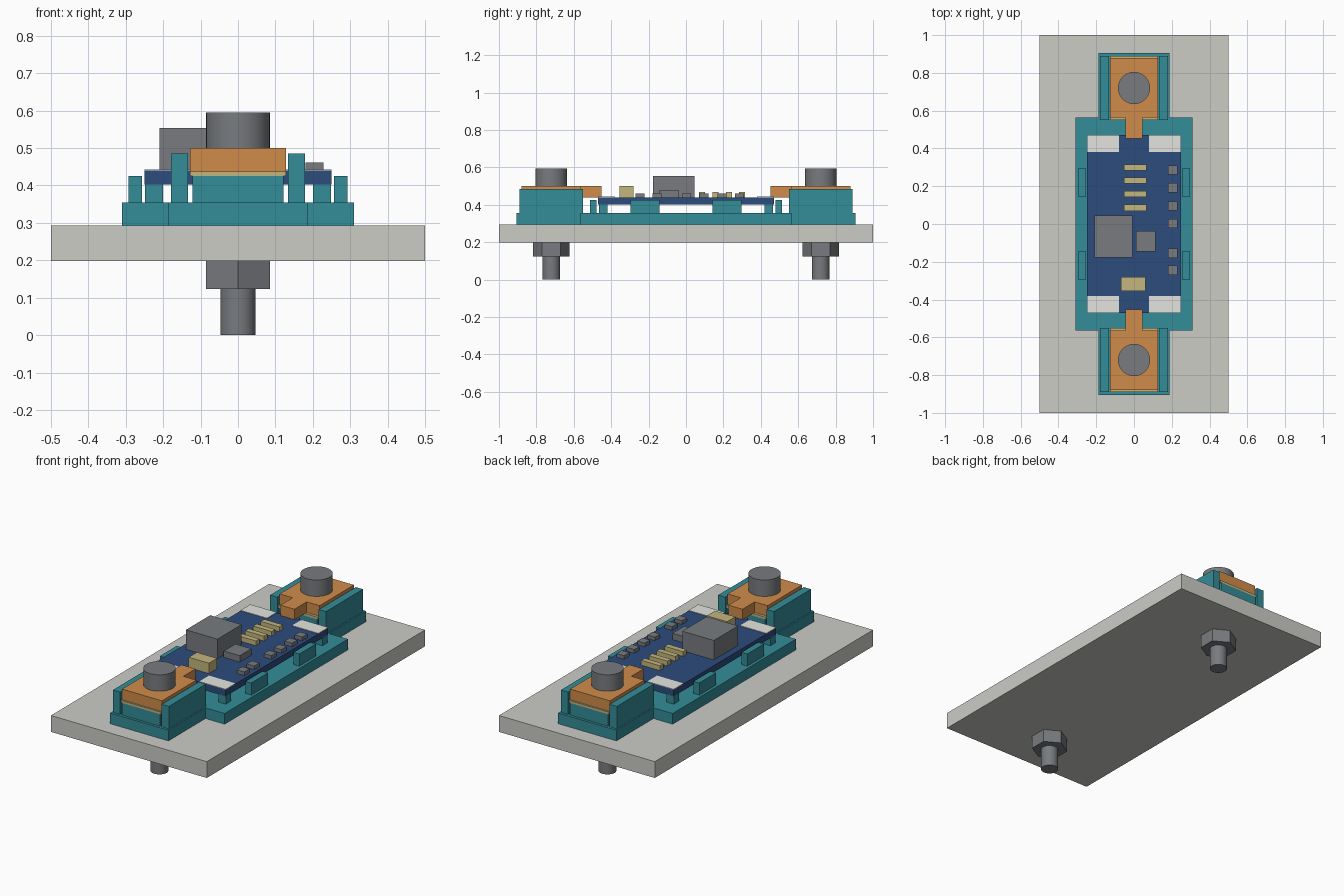
import bpy, bmesh, math

if "Cube" in bpy.data.objects:
    bpy.data.objects.remove(bpy.data.objects["Cube"])


def material(name, r, g, b):
    def lin(c):
        c /= 255
        return c / 12.92 if c < 0.04045 else ((c + 0.055) / 1.055) ** 2.4
    m = bpy.data.materials.new(name)
    m.diffuse_color = (lin(r), lin(g), lin(b), 1)
    m.use_nodes = True
    m.node_tree.nodes["Principled BSDF"].inputs["Base Color"].default_value = m.diffuse_color
    return m


STONE = material("pale_grey", 204, 204, 198)
TEAL = material("teal", 52, 140, 152)
ORANGE = material("copper_orange", 208, 140, 75)
BLUE = material("board_blue", 44, 76, 124)
STEEL = material("steel_grey", 120, 123, 127)
SAND = material("sand_yellow", 196, 182, 125)
WHITE = material("off_white", 228, 228, 224)


def prism(name, pts, z0, z1, mat, smooth=False):
    """Extrude an outline in x, y from z0 to z1."""
    bm = bmesh.new()
    low = [bm.verts.new((x, y, z0)) for x, y in pts]
    high = [bm.verts.new((x, y, z1)) for x, y in pts]
    bm.faces.new(low[::-1])
    bm.faces.new(high)
    n = len(pts)
    for i in range(n):
        j = (i + 1) % n
        f = bm.faces.new((low[i], low[j], high[j], high[i]))
        f.smooth = smooth
    bmesh.ops.recalc_face_normals(bm, faces=bm.faces)
    me = bpy.data.meshes.new(name)
    bm.to_mesh(me)
    bm.free()
    me.materials.append(mat)
    ob = bpy.data.objects.new(name, me)
    bpy.context.collection.objects.link(ob)
    if smooth:
        bpy.ops.object.select_all(action='DESELECT')
        ob.select_set(True)
        bpy.context.view_layer.objects.active = ob
        bpy.ops.object.shade_smooth_by_angle(angle=math.radians(30))
    return ob


def box(name, x0, x1, y0, y1, z0, z1, mat):
    return prism(name, [(x0, y0), (x1, y0), (x1, y1), (x0, y1)], z0, z1, mat)


def ngon(y, r, n, start=0):
    return [(r * math.cos(start + i * math.tau / n),
             y + r * math.sin(start + i * math.tau / n)) for i in range(n)]


def span(s, a, b):
    return min(s * a, s * b), max(s * a, s * b)


# Mounting plate and cross-shaped holder base
box("mounting_plate", -0.5, 0.5, -1, 1, 0.198, 0.293, STONE)
quarter = [(0.31, 0.565), (0.187, 0.565), (0.187, 0.905)]
outline = (quarter + [(-x, y) for x, y in quarter[::-1]]
           + [(-x, -y) for x, y in quarter] + [(x, -y) for x, y in quarter[::-1]])
prism("holder_base", outline, 0.293, 0.355, TEAL)

# Circuit board
box("circuit_board", -0.25, 0.25, -0.47, 0.47, 0.402, 0.44, BLUE)

for sy in (-1, 1):
    # Clamp seat, shim and T-shaped clamp
    box("clamp_seat", -0.122, 0.122, *span(sy, 0.55, 0.89), 0.355, 0.425, TEAL)
    box("shim", -0.128, 0.128, *span(sy, 0.55, 0.89), 0.425, 0.438, SAND)
    half = [(0.045, 0.453), (0.045, 0.565), (0.128, 0.565), (0.128, 0.88)]
    tee = [(x, sy * y) for x, y in half] + [(-x, sy * y) for x, y in half[::-1]]
    prism("clamp", tee, 0.438, 0.5, ORANGE)
    box("board_stop", -0.04, 0.04, *span(sy, 0.478, 0.513), 0.355, 0.425, TEAL)

    # Bolt and hexagonal nut
    prism("bolt_head", ngon(sy * 0.72, 0.085, 40), 0.5, 0.595, STEEL, True)
    prism("bolt_shaft", ngon(sy * 0.72, 0.047, 32), 0, 0.5, STEEL, True)
    prism("nut", ngon(sy * 0.72, 0.085 / math.cos(math.pi / 6), 6, math.pi / 2),
          0.123, 0.198, STEEL)

    for sx in (-1, 1):
        # Side walls, board clips, corner supports and solder pads
        box("side_wall", *span(sx, 0.133, 0.179), *span(sy, 0.55, 0.89), 0.355, 0.485, TEAL)
        box("board_clip", *span(sx, 0.256, 0.293), *span(sy, 0.143, 0.297), 0.355, 0.425, TEAL)
        box("board_support", *span(sx, 0.2, 0.248), *span(sy, 0.42, 0.466), 0.355, 0.402, TEAL)
        box("corner_pad", *span(sx, 0.08, 0.25), *span(sy, 0.38, 0.47), 0.44, 0.443, WHITE)

# Grey components
box("large_connector", -0.21, -0.008, -0.177, 0.045, 0.44, 0.553, STEEL)
box("chip", 0.01, 0.113, -0.145, -0.038, 0.44, 0.477, STEEL)
for y in (0.285, 0.192, 0.095, 0.003, -0.155, -0.245):
    box("small_component", 0.181, 0.229, y - 0.024, y + 0.024, 0.44, 0.461, STEEL)

# Sand-coloured components
box("capacitor", -0.068, 0.062, -0.355, -0.28, 0.44, 0.5, SAND)
for y in (0.3, 0.23, 0.158, 0.086):
    box("strip_component", -0.053, 0.066, y - 0.016, y + 0.016, 0.44, 0.468, SAND)
